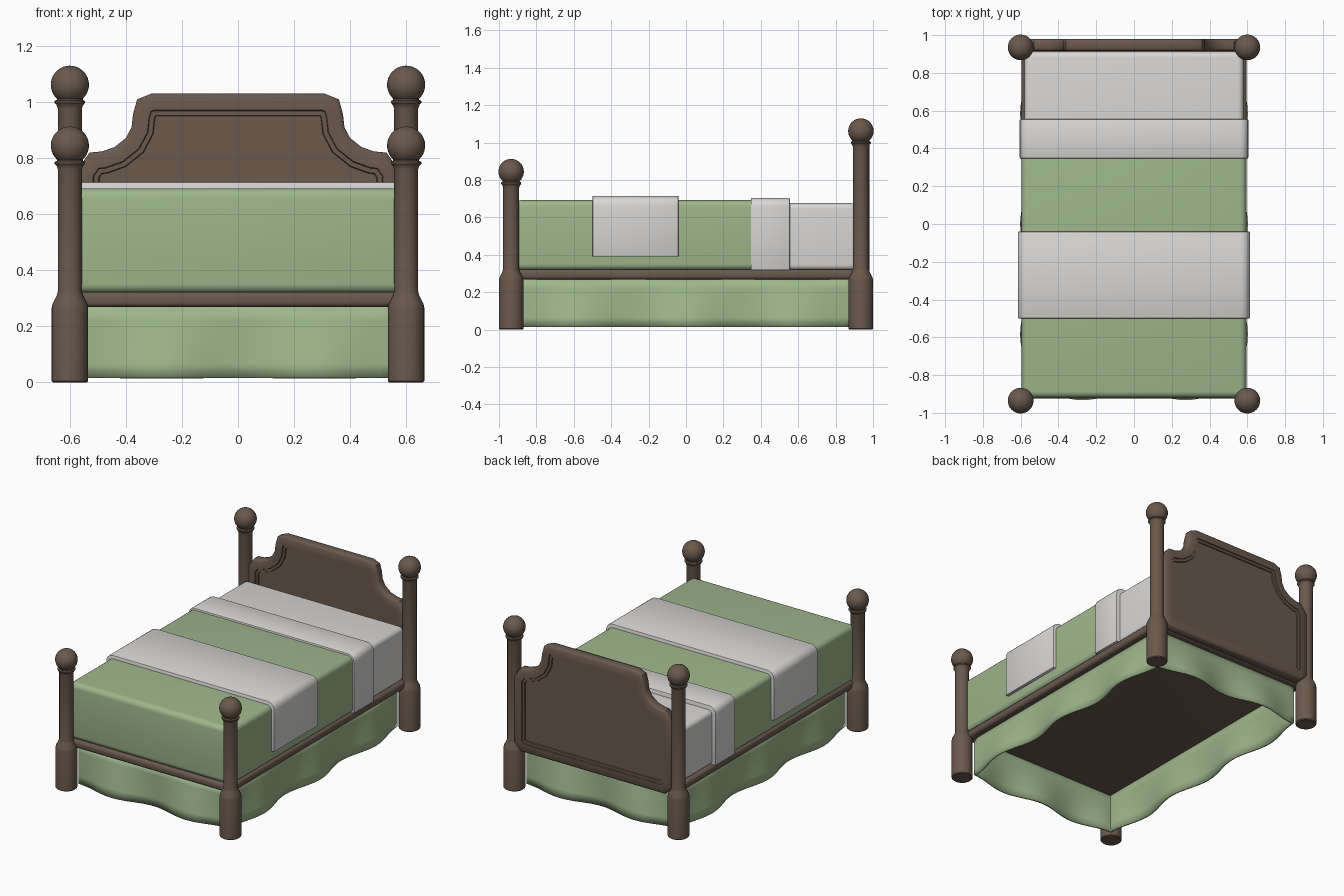
import bpy, bmesh, math
from mathutils import Matrix

if "Cube" in bpy.data.objects:
    bpy.data.objects.remove(bpy.data.objects["Cube"])


def material(name, rgb):
    m = bpy.data.materials.new(name)
    m.diffuse_color = (*rgb, 1)
    m.use_nodes = True
    m.node_tree.nodes["Principled BSDF"].inputs["Base Color"].default_value = m.diffuse_color
    return m


WOOD = material("dark_wood", (0.145, 0.10, 0.073))
GREEN = material("sage_green_cloth", (0.34, 0.47, 0.26))
WHITE = material("off_white_cloth", (0.69, 0.68, 0.67))


def finish(bm, name, mat, angle=35):
    bmesh.ops.recalc_face_normals(bm, faces=bm.faces)
    me = bpy.data.meshes.new(name)
    bm.to_mesh(me)
    bm.free()
    me.materials.append(mat)
    ob = bpy.data.objects.new(name, me)
    bpy.context.collection.objects.link(ob)
    bpy.context.view_layer.objects.active = ob
    ob.select_set(True)
    bpy.ops.object.shade_smooth_by_angle(angle=math.radians(angle))
    ob.select_set(False)
    return ob


def rounded_box(name, mat, hx, y0, y1, z0, z1, r, along_only=False):
    """Box with rounded edges; along_only rounds just the two long top edges."""
    bm = bmesh.new()
    bmesh.ops.create_cube(bm, size=1)
    for v in bm.verts:
        v.co = (hx if v.co.x > 0 else -hx, y1 if v.co.y > 0 else y0, z1 if v.co.z > 0 else z0)
    edges = list(bm.edges)
    if along_only:
        edges = [e for e in edges
                 if abs(e.verts[0].co.y - e.verts[1].co.y) > 1e-4 and e.verts[0].co.z == e.verts[1].co.z
                 and e.verts[0].co.z > (z0 + z1) / 2]
    bmesh.ops.bevel(bm, geom=edges, offset=r, segments=5, profile=0.5, affect='EDGES')
    if along_only:  # soft hem all round the cut ends
        ends = [e for e in bm.edges if e.calc_face_angle(0) > 1.0]
        bmesh.ops.bevel(bm, geom=ends, offset=0.005, segments=2, profile=0.5, affect='EDGES')
    return finish(bm, name, mat)


def post(name, x, y, h):
    """Turned post; h is the height of the ball centre."""
    prof = [(0, 0), (0.060, 0), (0.065, 0.005), (0.065, 0.265), (0.062, 0.28), (0.047, 0.31),
            (0.043, 0.325), (0.043, h - 0.085), (0.047, h - 0.073), (0.054, h - 0.065),
            (0.054, h - 0.058), (0.046, h - 0.054), (0.046, h - 0.050)]
    for i in range(15):
        a = math.radians(-47 + 137 * i / 14)
        prof.append((0.068 * math.cos(a) if i < 14 else 0, h + 0.068 * math.sin(a)))
    bm = bmesh.new()
    vs = [bm.verts.new((r, 0, z)) for r, z in prof]
    es = [bm.edges.new(p) for p in zip(vs, vs[1:])]
    bmesh.ops.spin(bm, geom=vs + es, axis=(0, 0, 1), cent=(0, 0, 0), angle=2 * math.pi, steps=32)
    bmesh.ops.remove_doubles(bm, verts=bm.verts, dist=1e-5)
    bmesh.ops.transform(bm, matrix=Matrix.Translation((x, y, 0)), verts=bm.verts)
    finish(bm, name, WOOD)


# Four posts
for side, x in (("left", -0.6), ("right", 0.6)):
    post("front_post_" + side, x, -0.935, 0.845)
    post("back_post_" + side, x, 0.935, 1.062)

# Headboard: shaped board, rounded rim and a sunken panel on both faces
half = [(0.525, 0.27), (0.575, 0.32), (0.575, 0.755), (0.53, 0.82), (0.485, 0.824), (0.44, 0.84),
        (0.40, 0.872), (0.38, 0.91), (0.375, 0.955), (0.36, 1.01), (0.31, 1.03)]
outline = half + [(-x, z) for x, z in reversed(half)]
bm = bmesh.new()
front = bm.faces.new([bm.verts.new((x, 0.928, z)) for x, z in outline])
back = bm.faces.new([bm.verts.new((x, 0.967, z)) for x, z in reversed(outline)])
n = len(outline)
fv, bv = list(front.verts), list(reversed(back.verts))
for i in range(n):
    j = (i + 1) % n
    bm.faces.new((fv[j], fv[i], bv[i], bv[j]))
bmesh.ops.recalc_face_normals(bm, faces=bm.faces)
for face in (front, back):
    for thick, depth in ((0.004, 0.007), (0.010, 0.006), (0.044, 0), (0.003, -0.006),
                         (0.016, 0), (0.003, -0.006)):
        bmesh.ops.inset_region(bm, faces=[face], thickness=thick, depth=depth,
                               use_even_offset=True, use_boundary=True)
finish(bm, "headboard", WOOD, 40)

# Bed frame rails and base
rounded_box("bed_frame", WOOD, 0.596, -0.925, 0.925, 0.268, 0.322, 0.02)

# Bedding
rounded_box("mattress_sheet", WHITE, 0.58, 0.30, 0.912, 0.318, 0.676, 0.03)
rounded_box("quilt", GREEN, 0.595, -0.92, 0.50, 0.318, 0.692, 0.034)
rounded_box("folded_sheet", WHITE, 0.605, 0.347, 0.555, 0.318, 0.704, 0.045, True)
rounded_box("throw_blanket", WHITE, 0.615, -0.50, -0.04, 0.39, 0.715, 0.05, True)

# Bed skirt: hangs from the frame, with soft bulges towards the hem
bm = bmesh.new()
HX, HY, ROWS = 0.545, 0.875, 5
corners = [(-HX, -HY), (HX, -HY), (HX, HY), (-HX, HY)]
rings = []
for row in range(ROWS + 1):
    t = row / ROWS
    ring = []
    for k in range(4):
        (ax, ay), (bx, by) = corners[k], corners[(k + 1) % 4]
        length = math.hypot(bx - ax, by - ay)
        nx, ny = (by - ay) / length, (ax - bx) / length
        waves, count = (2, 32) if k % 2 == 0 else (3, 48)
        for i in range(count):
            s = i / count
            out = 0.052 * t * (1 - math.cos(2 * math.pi * waves * s)) / 2
            ring.append(bm.verts.new((ax + (bx - ax) * s + nx * out,
                                      ay + (by - ay) * s + ny * out, 0.275 - 0.26 * t)))
    rings.append(ring)
for a, b in zip(rings, rings[1:]):
    for i in range(len(a)):
        j = (i + 1) % len(a)
        bm.faces.new((a[i], b[i], b[j], a[j]))
skirt = finish(bm, "bed_skirt", GREEN, 50)
solid = skirt.modifiers.new("thickness", 'SOLIDIFY')
solid.thickness = 0.012
solid.offset = 0
